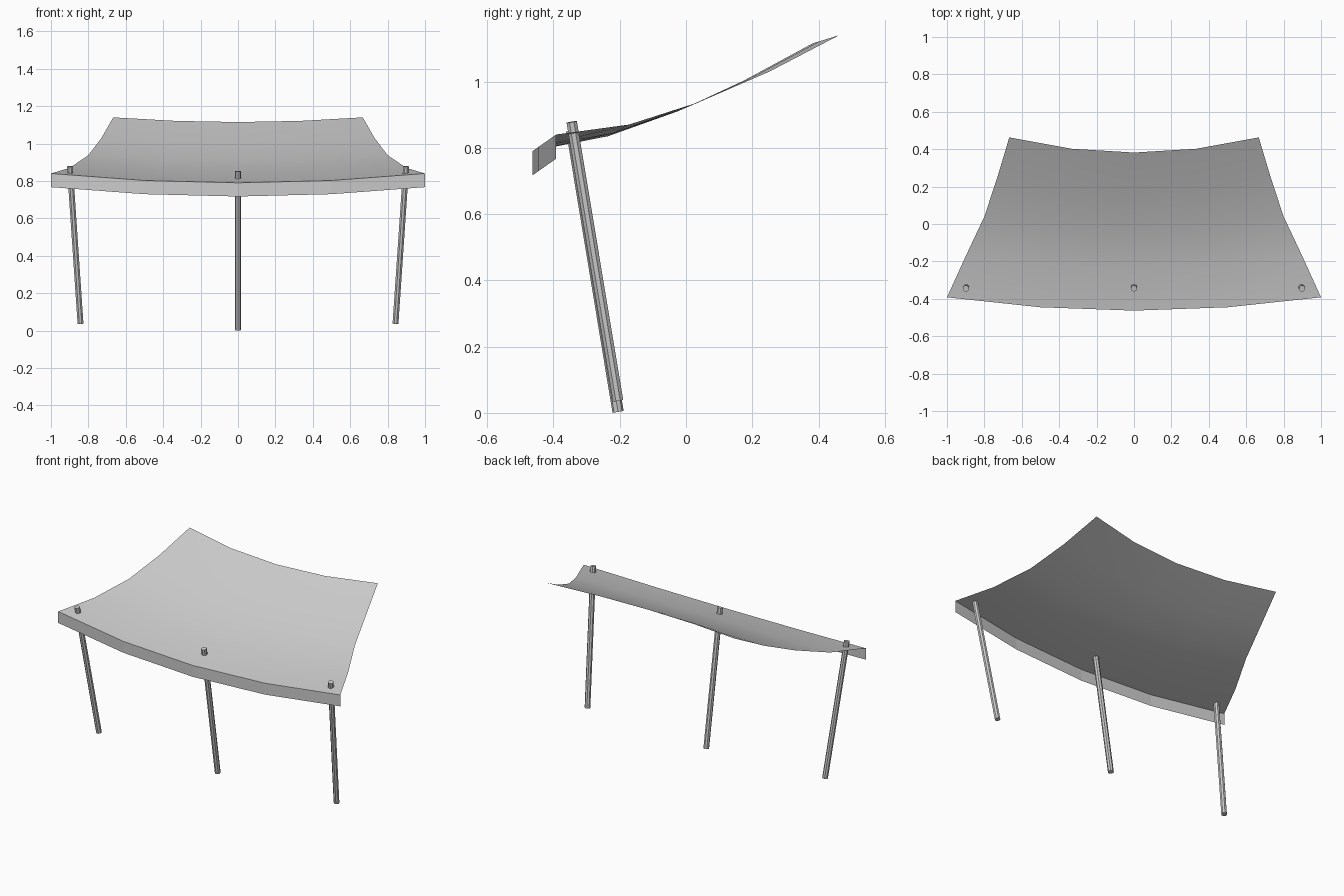
import bpy, bmesh
from mathutils import Vector

if "Cube" in bpy.data.objects:
    bpy.data.objects.remove(bpy.data.objects["Cube"])


def make_object(name, bm, smooth=False):
    mesh = bpy.data.meshes.new(name)
    bm.normal_update()
    for f in bm.faces:
        f.smooth = smooth
    bm.to_mesh(mesh)
    bm.free()
    obj = bpy.data.objects.new(name, mesh)
    bpy.context.collection.objects.link(obj)
    return obj


def sheet(name, rows, smooth):
    bm = bmesh.new()
    grid = [[bm.verts.new(p) for p in row] for row in rows]
    for a, b in zip(grid, grid[1:]):
        for i in range(len(a) - 1):
            bm.faces.new((a[i], a[i + 1], b[i + 1], b[i]))
    return make_object(name, bm, smooth)


def pole(name, bottom, top, radius=0.017):
    bottom, top = Vector(bottom), Vector(top)
    axis = top - bottom
    bm = bmesh.new()
    bmesh.ops.create_cone(bm, cap_ends=True, segments=8,
                          radius1=radius, radius2=radius, depth=axis.length)
    obj = make_object(name, bm)
    obj.location = (bottom + top) / 2
    obj.rotation_mode = 'QUATERNION'
    obj.rotation_quaternion = axis.to_track_quat('Z', 'Y')
    return obj


# Canopy rows, front to back: half width, side y, side z, centre y, centre z
profile = [
    (1.00, -0.392, 0.840, -0.463, 0.790),
    (0.90, -0.172, 0.870, -0.235, 0.835),
    (0.80, 0.040, 0.938, -0.025, 0.910),
    (0.73, 0.252, 1.030, 0.175, 1.003),
    (0.667, 0.463, 1.140, 0.382, 1.115),
]
rows = []
for w, ys, zs, yc, zc in profile:
    rows.append([Vector((w * t, yc + (ys - yc) * t * t, zc + (zs - zc) * t * t))
                 for t in (-1, -0.5, 0, 0.5, 1)])
sheet("canopy", rows, True)

# Hanging strip along the front edge
sheet("front_valance", [[p - Vector((0, 0, 0.073)) for p in rows[0]], rows[0]], False)

# Three leaning poles poking through the canopy
pole("centre_pole", (0, -0.205, 0.003), (0, -0.345, 0.852))
for side, label in ((-1, "left"), (1, "right")):
    pole(label + "_pole", (side * 0.842, -0.205, 0.037), (side * 0.899, -0.345, 0.878))
